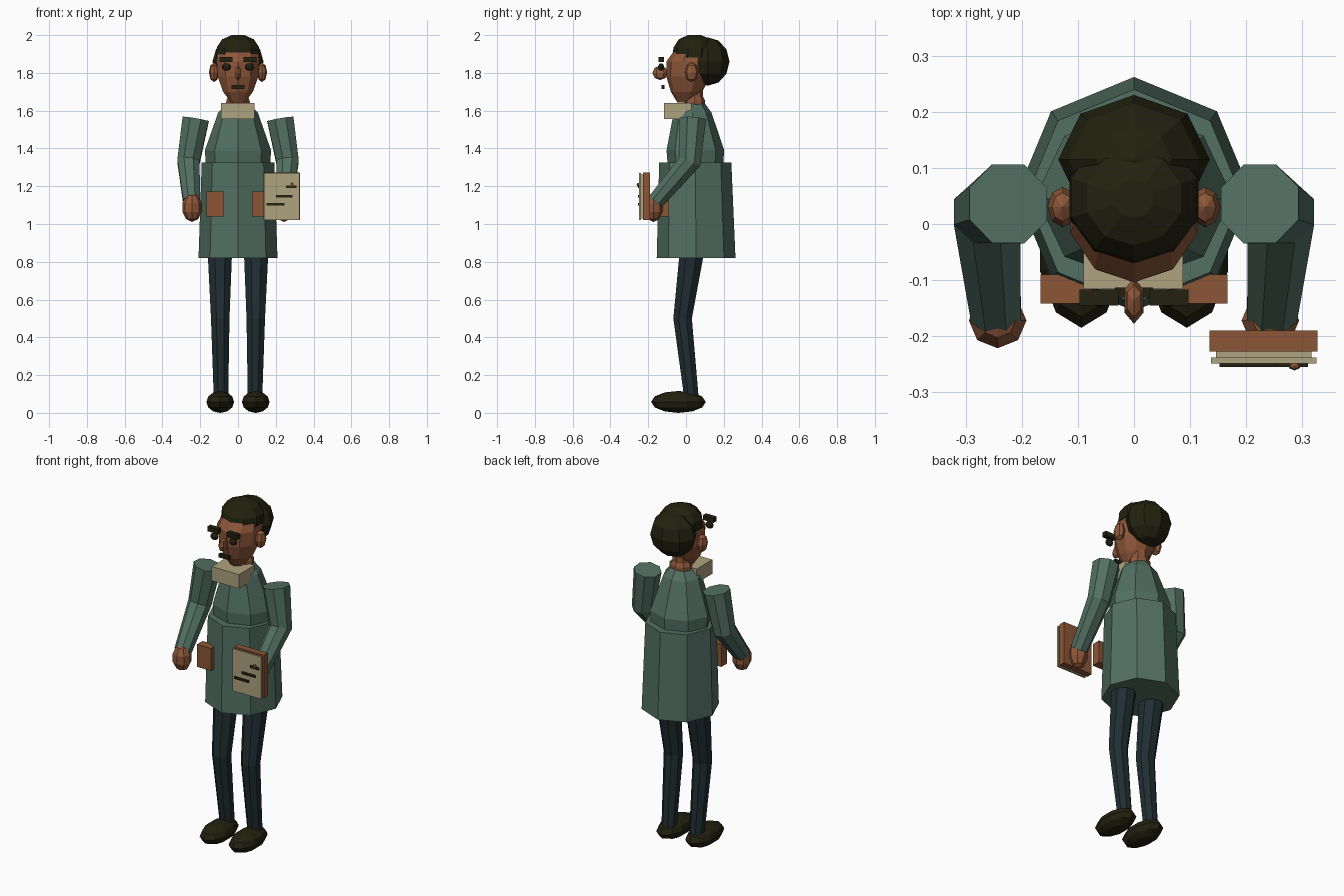
import bpy, bmesh, math
from mathutils import Vector, Matrix

if "Cube" in bpy.data.objects:
    bpy.data.objects.remove(bpy.data.objects["Cube"])


def material(name, rgb):
    m = bpy.data.materials.new(name)
    m.diffuse_color = (*rgb, 1)
    m.use_nodes = True
    m.node_tree.nodes["Principled BSDF"].inputs["Base Color"].default_value = m.diffuse_color
    return m


COAT = material("green_cloth", (0.085, 0.160, 0.125))
SKIN = material("brown_skin", (0.270, 0.095, 0.042))
LEATHER = material("tan_leather", (0.260, 0.092, 0.038))
DARK = material("near_black", (0.016, 0.0155, 0.005))
TROUSER = material("dark_blue_cloth", (0.015, 0.027, 0.032))
PAPER = material("cream_paper", (0.430, 0.360, 0.210))


def finish(bm, name, mat):
    bmesh.ops.recalc_face_normals(bm, faces=bm.faces[:])
    me = bpy.data.meshes.new(name)
    bm.to_mesh(me)
    bm.free()
    me.materials.append(mat)
    ob = bpy.data.objects.new(name, me)
    bpy.context.collection.objects.link(ob)
    return ob


def skin_rings(name, mat, rings):
    """Join equal rings of points into a capped, flat-faced body."""
    bm = bmesh.new()
    loops = [[bm.verts.new(p) for p in ring] for ring in rings]
    n = len(loops[0])
    for a, b in zip(loops, loops[1:]):
        for i in range(n):
            j = (i + 1) % n
            bm.faces.new((a[i], a[j], b[j], b[i]))
    bm.faces.new(loops[0])
    bm.faces.new(loops[-1])
    return finish(bm, name, mat)


def loft(name, mat, levels, n=8):
    """Upright body; each level is z, half width, front y, back y."""
    rings = []
    for z, rx, y0, y1 in levels:
        ang = [math.tau * i / n for i in range(n)]
        rings.append([(rx * math.sin(a), (y0 + y1) / 2 - (y1 - y0) / 2 * math.cos(a), z)
                      for a in ang])
    return skin_rings(name, mat, rings)


def tube(name, mat, path, radii, n=8):
    """Limb through the path points with mitred joints."""
    pts = [Vector(p) for p in path]
    rings = []
    for i, (p, r) in enumerate(zip(pts, radii)):
        d = Vector()
        if i:
            d += (p - pts[i - 1]).normalized()
        if i < len(pts) - 1:
            d += (pts[i + 1] - p).normalized()
        d.normalize()
        u = (Vector((1, 0, 0)) - d * d.x).normalized()
        v = d.cross(u)
        rings.append([p + r * (math.cos(a) * u + math.sin(a) * v)
                      for a in (math.tau * (k + 0.5) / n for k in range(n))])
    return skin_rings(name, mat, rings)


def ball(name, mat, centre, radii, segs=8, rows=6):
    bm = bmesh.new()
    bmesh.ops.create_uvsphere(bm, u_segments=segs, v_segments=rows, radius=1,
                              matrix=Matrix.Translation(centre) @ Matrix.Diagonal((*radii, 1)))
    return finish(bm, name, mat)


def box(name, mat, x, y, z):
    bm = bmesh.new()
    size = (x[1] - x[0], y[1] - y[0], z[1] - z[0], 1)
    mid = ((x[0] + x[1]) / 2, (y[0] + y[1]) / 2, (z[0] + z[1]) / 2)
    bmesh.ops.create_cube(bm, size=1, matrix=Matrix.Translation(mid) @ Matrix.Diagonal(size))
    return finish(bm, name, mat)


# Coat skirt, upper body and collar
loft("coat_skirt", COAT, [(0.82, 0.209, -0.155, 0.262), (1.325, 0.192, -0.142, 0.24)])
loft("upper_body", COAT, [(1.22, 0.165, -0.09, 0.19), (1.39, 0.175, -0.103, 0.202),
                          (1.59, 0.105, -0.065, 0.135), (1.638, 0.06, -0.03, 0.10)])
box("collar", PAPER, (-0.09, 0.087), (-0.116, 0.03), (1.557, 1.64))

# Neck and head
loft("neck", SKIN, [(1.58, 0.065, -0.02, 0.10), (1.655, 0.062, -0.01, 0.10),
                    (1.675, 0.05, 0.0, 0.09), (1.76, 0.05, 0.0, 0.09)])
loft("head", SKIN, [(1.642, 0.038, -0.045, 0.03), (1.70, 0.083, -0.08, 0.085),
                    (1.78, 0.113, -0.104, 0.13), (1.86, 0.119, -0.104, 0.15),
                    (1.91, 0.11, -0.068, 0.14), (1.96, 0.075, -0.03, 0.11)], n=10)
ball("nose", SKIN, (0, -0.137, 1.80), (0.02, 0.041, 0.038), 6, 4)

# Hair: a cap and a fuller back
loft("hair_cap", DARK, [(1.882, 0.121, -0.074, 0.165), (1.935, 0.118, -0.066, 0.16),
                        (1.978, 0.088, -0.038, 0.13), (2.0, 0.035, 0.01, 0.08)], n=10)
ball("hair_back", DARK, (0, 0.115, 1.86), (0.135, 0.115, 0.128), 8, 6)

# Paired parts
for s, side in ((-1, "left"), (1, "right")):
    ball(side + "_ear", SKIN, (s * 0.127, 0.03, 1.803), (0.027, 0.036, 0.052), 8, 4)
    ball(side + "_eye", DARK, (s * 0.061, -0.132, 1.831), (0.025, 0.016, 0.02), 8, 6)
    box(side + "_eyebrow", DARK, sorted((s * 0.028, s * 0.097)),
        (-0.145, -0.117), (1.857, 1.885))
    tube(side + "_arm", COAT, [(s * 0.224, 0.036, 1.555), (s * 0.262, 0.02, 1.33),
                               (s * 0.246, -0.16, 1.12)], [0.076, 0.064, 0.048])
    ball(side + "_hand", SKIN, (s * 0.243, -0.172, 1.088), (0.054, 0.052, 0.077), 8, 5)
    tube(side + "_leg", TROUSER, [(s * 0.096, 0.032, 0.86), (s * 0.094, -0.018, 0.50),
                                  (s * 0.09, 0.03, 0.07)], [0.07, 0.053, 0.041])
    ball(side + "_shoe", DARK, (s * 0.094, -0.04, 0.058), (0.077, 0.145, 0.058), 10, 6)
    box(side + "_pocket", LEATHER, sorted((s * 0.075, s * 0.167)),
        (-0.142, -0.09), (1.04, 1.172))
box("mouth", DARK, (-0.034, 0.034), (-0.131, -0.113), (1.715, 1.736))

# Clipboard: backing, pages, top sheet and written marks
box("clipboard_back", LEATHER, (0.135, 0.327), (-0.227, -0.19), (1.02, 1.272))
box("clipboard_pages", PAPER, (0.146, 0.316), (-0.238, -0.227), (1.03, 1.262))
box("clipboard_sheet", PAPER, (0.137, 0.325), (-0.249, -0.238), (1.022, 1.27))
for i, (x0, x1, z) in enumerate(((0.255, 0.31, 1.197), (0.20, 0.288, 1.146), (0.152, 0.245, 1.105))):
    box(f"sheet_mark_{i + 1}", DARK, (x0, x1), (-0.255, -0.249), (z - 0.007, z + 0.007))
ball("sheet_stud", LEATHER, (0.286, -0.253, 1.207), (0.011, 0.008, 0.011), 6, 4)
